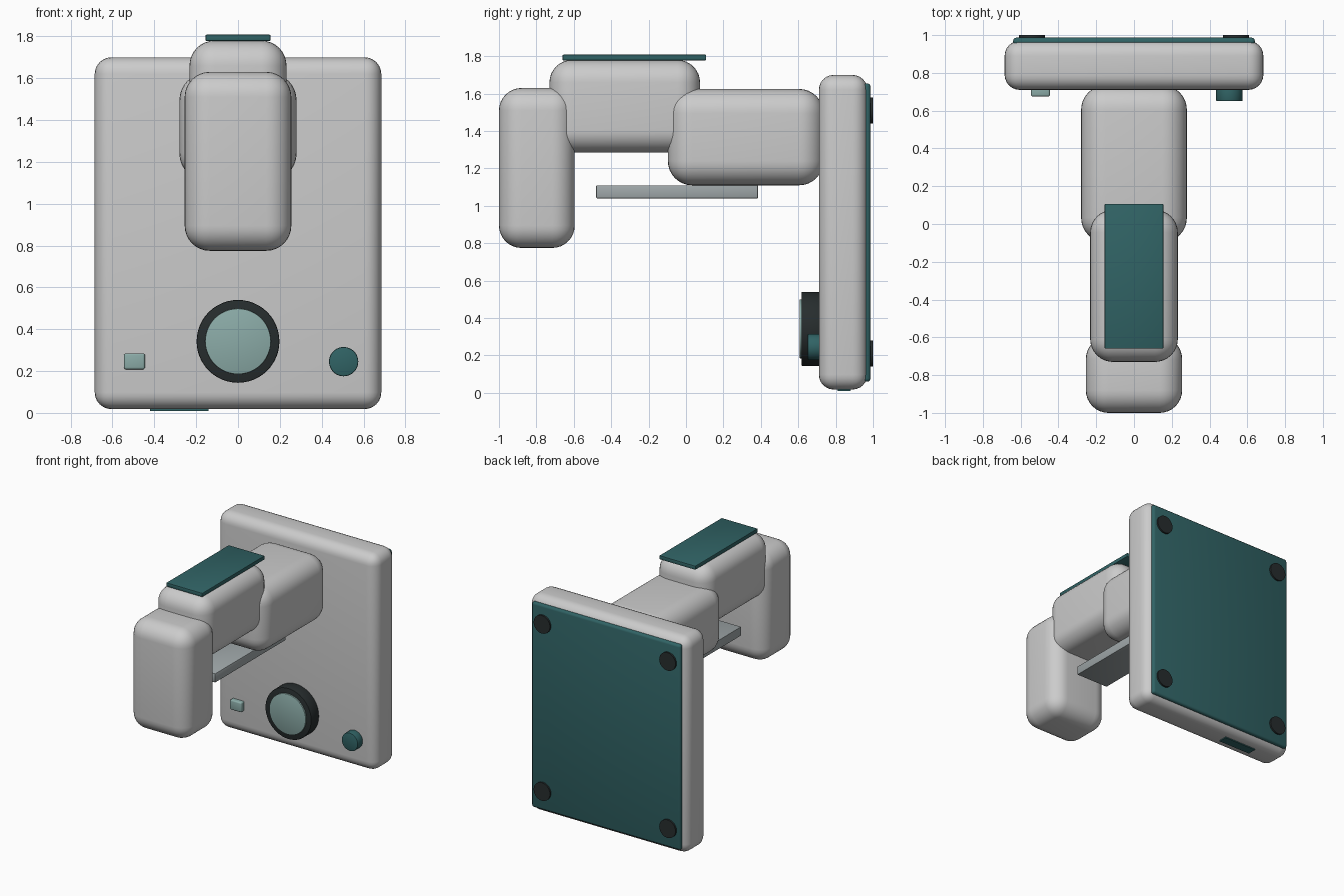
import bpy
import math

if "Cube" in bpy.data.objects:
    bpy.data.objects.remove(bpy.data.objects["Cube"])


def material(name, rgb):
    m = bpy.data.materials.new(name)
    m.diffuse_color = (*rgb, 1)
    m.use_nodes = True
    m.node_tree.nodes["Principled BSDF"].inputs["Base Color"].default_value = m.diffuse_color
    return m


SHELL = material("shell", (0.58, 0.60, 0.585))
STEEL = material("steel", (0.35, 0.39, 0.40))
TEAL = material("teal", (0.03, 0.125, 0.13))
MINT = material("mint", (0.26, 0.41, 0.39))
DARK = material("rubber", (0.02, 0.026, 0.027))


def finish(ob, name, mat, bevel, segments):
    ob.name = name
    ob.data.materials.append(mat)
    if bevel:
        mod = ob.modifiers.new("bevel", "BEVEL")
        mod.width = bevel
        mod.segments = segments
        mod.limit_method = 'ANGLE'
        bpy.ops.object.modifier_apply(modifier=mod.name)
    bpy.ops.object.shade_smooth_by_angle(angle=math.radians(35))
    return ob


def box(name, x, y, z, mat, bevel=0.0, segments=3):
    """Rounded box from (min, max) pairs."""
    bpy.ops.mesh.primitive_cube_add(
        size=1, location=[(a + b) / 2 for a, b in (x, y, z)])
    ob = bpy.context.object
    ob.scale = [b - a for a, b in (x, y, z)]
    bpy.ops.object.transform_apply(location=False, rotation=False, scale=True)
    return finish(ob, name, mat, bevel, segments)


def disc(name, x, z, r, y, mat, bevel=0.0):
    """Cylinder along y, between the two y values."""
    bpy.ops.mesh.primitive_cylinder_add(
        vertices=48, radius=r, depth=y[1] - y[0],
        location=(x, (y[0] + y[1]) / 2, z), rotation=(math.pi / 2, 0, 0))
    return finish(bpy.context.object, name, mat, bevel, 2)


# Base slab with its back cover and rubber feet
box("base_body", (-0.685, 0.685), (0.71, 0.97), (0.018, 1.70), SHELL, 0.08, 6)
box("base_cover", (-0.64, 0.64), (0.945, 0.987), (0.06, 1.655), TEAL, 0.018)
for sx in (-1, 1):
    for z in (0.21, 1.51):
        side = "right" if sx > 0 else "left"
        level = "lower" if z < 1 else "upper"
        disc(f"foot_{level}_{side}", sx * 0.54, z, 0.07, (0.97, 1.0), DARK)

# Socket inlay on the underside
box("underside_socket", (-0.42, -0.14), (0.81, 0.88), (0.01, 0.05), TEAL)

# Arm blocks stepping out to the hanging head
box("arm_block", (-0.28, 0.28), (-0.097, 0.735), (1.11, 1.625), SHELL, 0.13, 8)
box("middle_block", (-0.232, 0.232), (-0.73, 0.075), (1.285, 1.78), SHELL, 0.12, 8)
box("head_block", (-0.255, 0.255), (-1.0, -0.595), (0.775, 1.63), SHELL, 0.12, 8)

# Flat plates above and below the arm
box("top_plate", (-0.155, 0.155), (-0.66, 0.107), (1.778, 1.808), TEAL, 0.004, 2)
box("under_plate", (-0.14, 0.14), (-0.48, 0.385), (1.04, 1.11), STEEL, 0.005, 2)

# Controls on the front of the base
disc("dial_ring", 0, 0.342, 0.198, (0.617, 0.73), DARK, 0.006)
disc("dial_face", 0, 0.342, 0.157, (0.606, 0.65), MINT, 0.003)
disc("round_knob", 0.505, 0.245, 0.07, (0.65, 0.73), TEAL, 0.006)
box("square_button", (-0.545, -0.445), (0.675, 0.73), (0.208, 0.285), MINT, 0.01)
